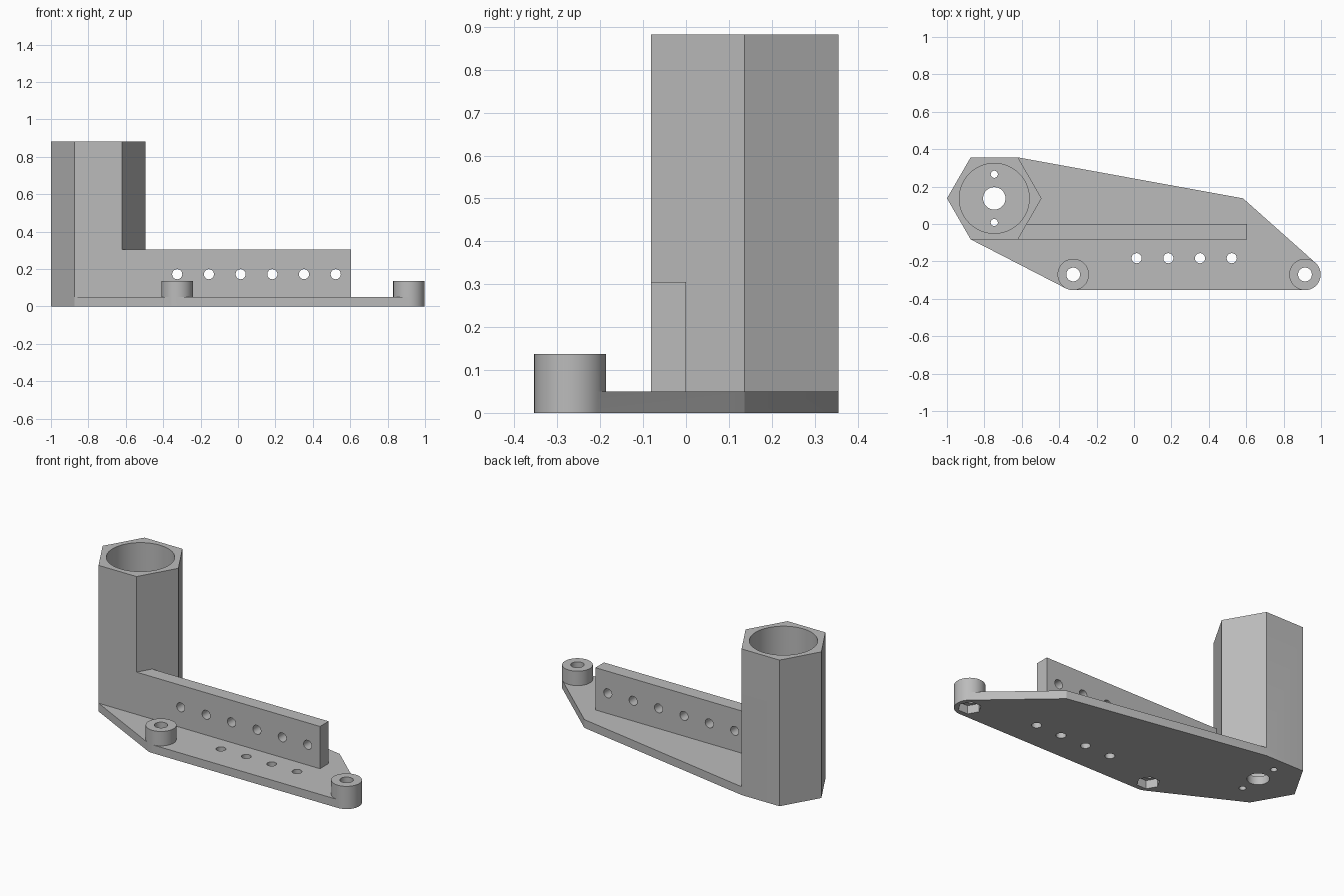
import bpy, bmesh, math
from mathutils import Vector, Matrix
from mathutils.geometry import convex_hull_2d

cube = bpy.data.objects.get("Cube")
if cube:
    bpy.data.objects.remove(cube, do_unlink=True)

grey = bpy.data.materials.new("plain grey")
grey.use_nodes = True
colour = (0.5, 0.5, 0.5, 1)
grey.diffuse_color = colour
grey.node_tree.nodes["Principled BSDF"].inputs["Base Color"].default_value = colour

PLATE, TALL = 0.05, 0.882
TOWER = Vector((-0.747, 0.137))
BOSSES = [Vector((-0.325, -0.27)), Vector((0.914, -0.27))]


def ring(centre, radius, sides):
    """Points of a regular polygon with a corner on +x."""
    return [(centre[0] + radius * math.cos(math.tau * i / sides),
             centre[1] + radius * math.sin(math.tau * i / sides))
            for i in range(sides)]


def prism(name, outline, low, high, turn=None):
    """Extrude a flat outline from low to high."""
    bm = bmesh.new()
    face = bm.faces.new([bm.verts.new((x, y, low)) for x, y in outline])
    up = bmesh.ops.extrude_face_region(bm, geom=[face])["geom"]
    bmesh.ops.translate(bm, vec=(0, 0, high - low),
                        verts=[g for g in up if isinstance(g, bmesh.types.BMVert)])
    bmesh.ops.recalc_face_normals(bm, faces=bm.faces)
    if turn:
        bm.transform(turn)
    mesh = bpy.data.meshes.new(name)
    bm.to_mesh(mesh)
    bm.free()
    mesh.materials.append(grey)
    obj = bpy.data.objects.new(name, mesh)
    bpy.context.collection.objects.link(obj)
    return obj


def combine(body, tool, operation):
    """Join or cut a part, then discard the tool."""
    tool.hide_render = True
    bpy.context.view_layer.objects.active = body
    mod = body.modifiers.new("shape", "BOOLEAN")
    mod.operation, mod.solver, mod.object = operation, "EXACT", tool
    bpy.ops.object.modifier_apply(modifier=mod.name)
    bpy.data.objects.remove(tool, do_unlink=True)


# Base plate wraps the tower, both bosses and one free corner
hexagon = ring(TOWER, 0.253, 6)
points = hexagon + [(0.583, 0.137)]
for boss in BOSSES:
    points += ring(boss, 0.084, 64)
outline = [points[i] for i in convex_hull_2d([Vector(p) for p in points])]
bracket = prism("mounting_bracket", outline, 0, PLATE)

# Hexagonal tower, upright rail and screw bosses
front = hexagon[4][1]
rail = [(-0.63, front), (0.605, front), (0.605, 0), (-0.63, 0)]
combine(bracket, prism("tower", hexagon, 0, TALL), "UNION")
combine(bracket, prism("rail", rail, 0, 0.305), "UNION")
for boss in BOSSES:
    combine(bracket, prism("boss", ring(boss, 0.084, 64), 0, 0.137), "UNION")

# Tower bore and the holes in its floor
cutters = [prism("bore", ring(TOWER, 0.187, 96), PLATE, 1)]
for offset, radius in ((0, 0.06), (0.129, 0.019), (-0.129, 0.019)):
    spot = TOWER + Vector((0, offset))
    cutters.append(prism("floor_hole", ring(spot, radius, 48), -0.1, 0.1))

# Screw holes with nut pockets underneath
for boss in BOSSES:
    cutters.append(prism("screw_hole", ring(boss, 0.037, 48), -0.1, 0.3))
    cutters.append(prism("nut_pocket", ring(boss, 0.064, 6), -0.1, 0.05))

# Row of holes through the rail, and four through the plate
sideways = Matrix.Rotation(math.pi / 2, 4, "X")
for i in range(6):
    x = -0.325 + 0.1695 * i
    cutters.append(prism("rail_hole", ring((x, 0.172), 0.027, 32), -0.05, 0.12, sideways))
    if i > 1:
        cutters.append(prism("plate_hole", ring((x, -0.183), 0.027, 32), -0.1, 0.1))

for cutter in cutters:
    combine(bracket, cutter, "DIFFERENCE")

# Smooth the round walls, keep the edges crisp
bpy.ops.object.select_all(action="DESELECT")
bracket.select_set(True)
bpy.context.view_layer.objects.active = bracket
bpy.ops.object.shade_smooth_by_angle(angle=math.radians(25))
